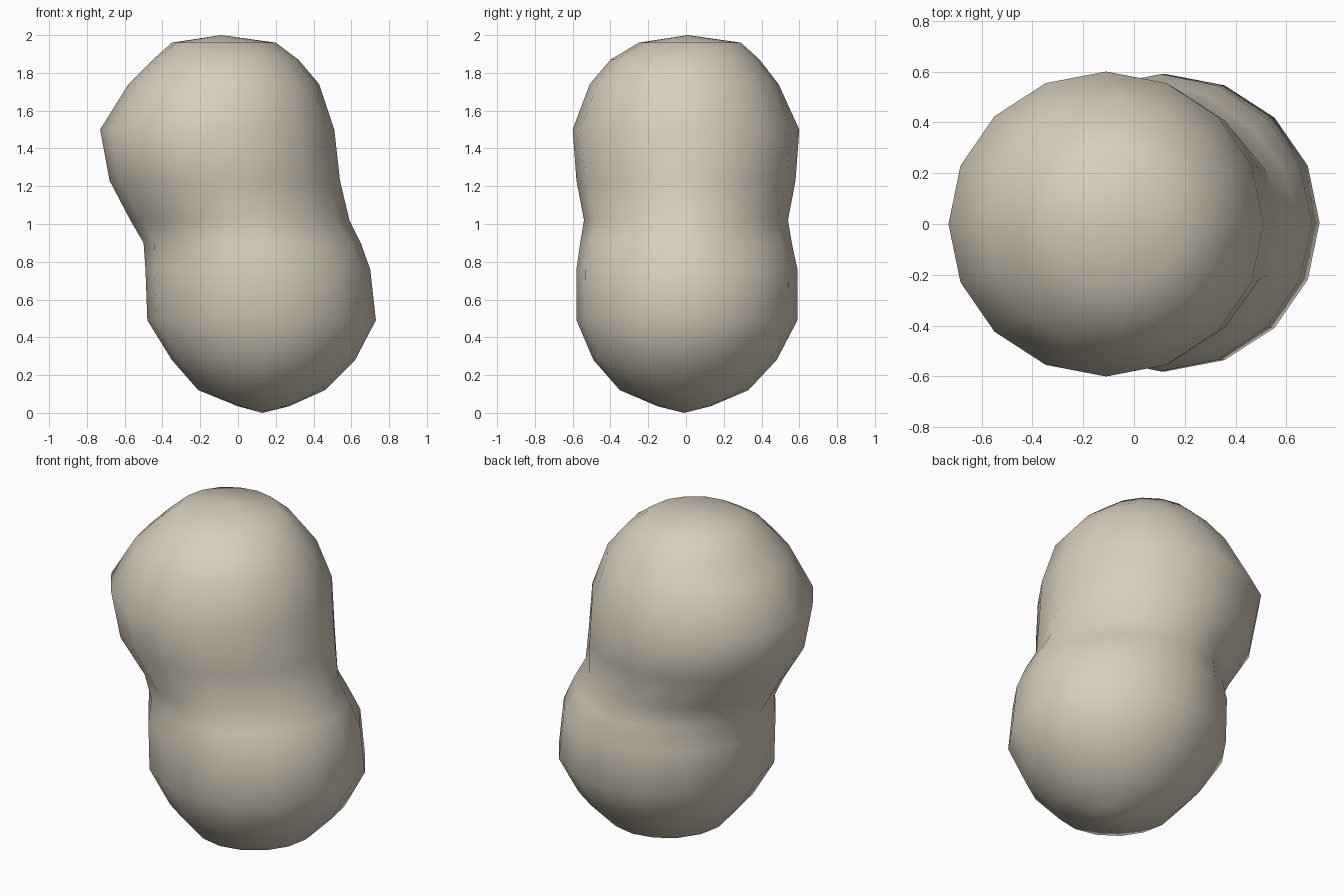
import bpy, bmesh, math

if "Cube" in bpy.data.objects:
    bpy.data.objects.remove(bpy.data.objects["Cube"])

# Material
stone = bpy.data.materials.new("pale beige")
stone.diffuse_color = (0.68, 0.62, 0.51, 1)
stone.use_nodes = True
stone.node_tree.nodes["Principled BSDF"].inputs["Base Color"].default_value = stone.diffuse_color

# Cross-sections from bottom to top: height, left x, right x, front y, back y
SECTIONS = [
    (0.035, 0.00, 0.27, -0.15, 0.13),
    (0.12, -0.21, 0.46, -0.35, 0.33),
    (0.28, -0.35, 0.62, -0.49, 0.48),
    (0.49, -0.48, 0.73, -0.58, 0.59),
    (0.76, -0.49, 0.70, -0.58, 0.59),
    (0.90, -0.50, 0.65, -0.56, 0.56),
    (1.02, -0.57, 0.59, -0.54, 0.54),
    (1.23, -0.68, 0.54, -0.58, 0.58),
    (1.50, -0.73, 0.51, -0.60, 0.60),
    (1.74, -0.58, 0.43, -0.51, 0.49),
    (1.87, -0.45, 0.32, -0.40, 0.39),
    (1.96, -0.35, 0.20, -0.25, 0.29),
]
SIDES = 16

# Lobed body: lofted rings closed by a point at each end
bm = bmesh.new()
rings = []
for z, left, right, front, back in SECTIONS:
    cx, rx = (left + right) / 2, (right - left) / 2
    cy, ry = (front + back) / 2, (back - front) / 2
    # the two lobes pinch inward on the diagonals around the waist
    pinch = 0.07 * math.exp(-((z - 1.0) / 0.16) ** 2)
    ring = []
    for i in range(SIDES):
        a = 2 * math.pi * i / SIDES
        r = 1 - pinch * math.sin(2 * a) ** 2
        ring.append(bm.verts.new((cx + rx * r * math.cos(a),
                                  cy + ry * r * math.sin(a), z)))
    rings.append(ring)
bottom = bm.verts.new((0.13, -0.01, 0))
top = bm.verts.new((-0.09, 0.01, 2))
for i in range(SIDES):
    j = (i + 1) % SIDES
    for low, high in zip(rings, rings[1:]):
        bm.faces.new((low[i], low[j], high[j], high[i]))
    bm.faces.new((bottom, rings[0][j], rings[0][i]))
    bm.faces.new((top, rings[-1][i], rings[-1][j]))
bmesh.ops.recalc_face_normals(bm, faces=bm.faces)
for f in bm.faces:
    f.smooth = True

mesh = bpy.data.meshes.new("lobed_body")
bm.to_mesh(mesh)
bm.free()
mesh.materials.append(stone)
body = bpy.data.objects.new("lobed_body", mesh)
bpy.context.collection.objects.link(body)
